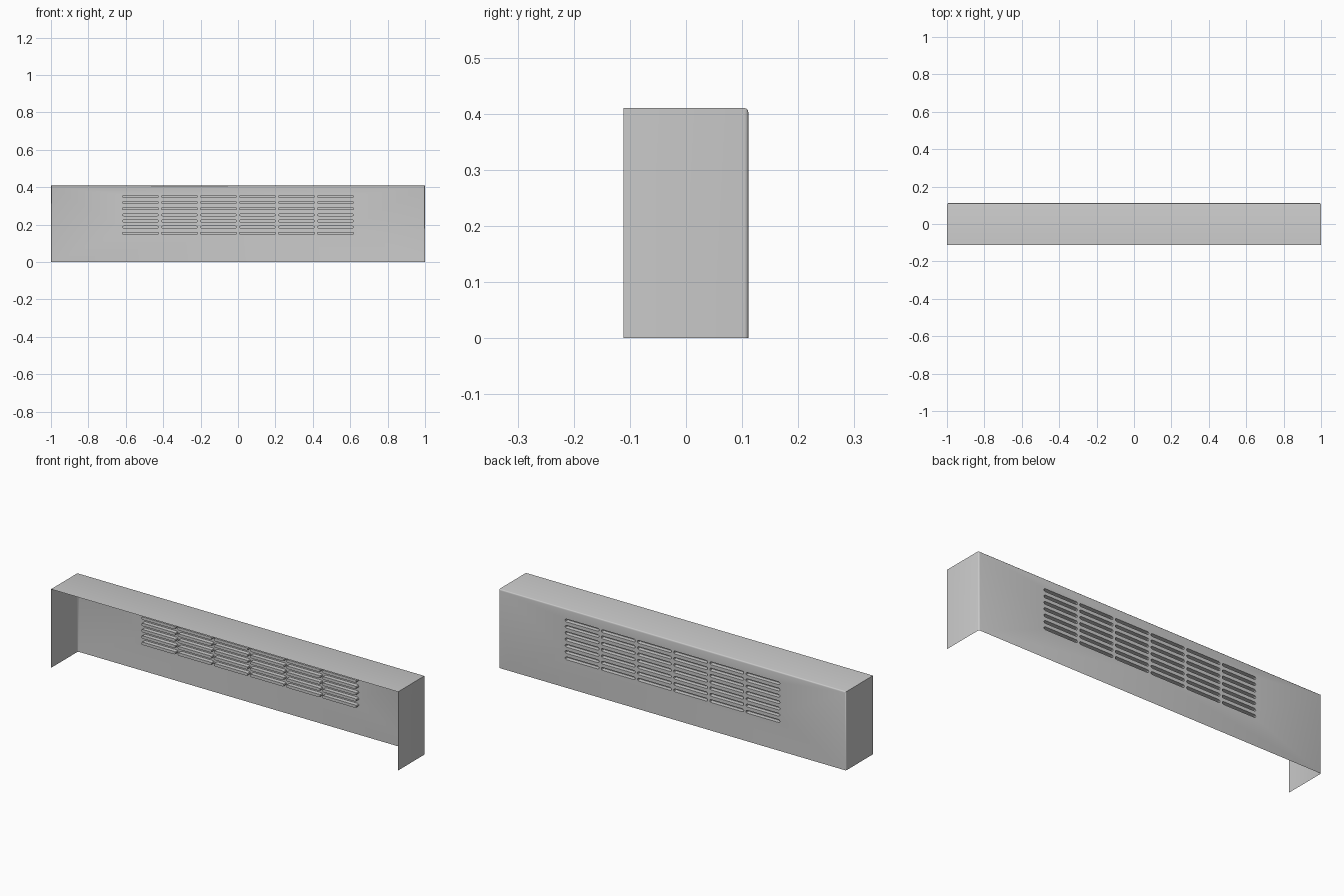
import bpy, bmesh, math
from mathutils import Vector

if "Cube" in bpy.data.objects:
    bpy.data.objects.remove(bpy.data.objects["Cube"])

W, D, H = 1.0, 0.111, 0.41        # half width, half depth, height
COLS, ROWS = 6, 7
SLOT_W, SLOT_H, DEPTH = 0.196, 0.015, 0.022
PITCH_X, PITCH_Z, Z0 = 0.2085, 0.0328, 0.154


def slot_outline(cx, cz, n=4):
    """Rounded slot outline in the back plane."""
    r = SLOT_H / 2
    pts = []
    for side in (1, -1):
        for i in range(n + 1):
            a = -math.pi / 2 + math.pi * i / n
            pts.append(Vector((cx + side * (SLOT_W / 2 - r + r * math.cos(a)),
                               D, cz + side * r * math.sin(a))))
    return pts


bm = bmesh.new()

# Sheet cover: box open at the front and the bottom
bmesh.ops.create_cube(bm, size=1)
for v in bm.verts:
    v.co = Vector((v.co.x * 2 * W, v.co.y * 2 * D, (v.co.z + 0.5) * H))
bm.normal_update()
bmesh.ops.delete(bm, geom=[f for f in bm.faces if f.normal.y < -0.9 or f.normal.z < -0.9],
                 context='FACES')

# Softly folded edges around the back panel
folds = [e for e in bm.edges if len(e.link_faces) == 2
         and all(abs(v.co.y - D) < 1e-5 for v in e.verts)]
bmesh.ops.bevel(bm, geom=folds, offset=0.007, segments=3, profile=0.5, affect='EDGES')
bm.normal_update()

# Back panel refilled around the vent slots
back = max((f for f in bm.faces if f.normal.y > 0.9), key=lambda f: f.calc_area())
fill_edges = list(back.edges)
bmesh.ops.delete(bm, geom=[back], context='FACES_ONLY')
loops = []
for c in range(COLS):
    for r in range(ROWS):
        pts = slot_outline((c - (COLS - 1) / 2) * PITCH_X, Z0 + r * PITCH_Z)
        vs = [bm.verts.new(p) for p in pts]
        loops.append(vs)
        fill_edges += [bm.edges.new((vs[i - 1], vs[i])) for i in range(len(vs))]
bmesh.ops.triangle_fill(bm, edges=fill_edges, use_beauty=True, normal=(0, 1, 0))

# Vent pockets pressed inward
for vs in loops:
    inner = [bm.verts.new(v.co - Vector((0, DEPTH, 0))) for v in vs]
    for i in range(len(vs)):
        bm.faces.new((vs[i - 1], vs[i], inner[i], inner[i - 1]))
    bm.faces.new(inner)

bmesh.ops.recalc_face_normals(bm, faces=bm.faces[:])
bm.normal_update()
top = max(bm.faces, key=lambda f: f.calc_center_median().z)
if top.normal.z < 0:
    bmesh.ops.reverse_faces(bm, faces=bm.faces[:])

mesh = bpy.data.meshes.new("vented_cover")
bm.to_mesh(mesh)
bm.free()
cover = bpy.data.objects.new("vented_cover", mesh)
bpy.context.collection.objects.link(cover)
bpy.context.view_layer.objects.active = cover
cover.select_set(True)
bpy.ops.object.shade_smooth_by_angle(angle=math.radians(35))
